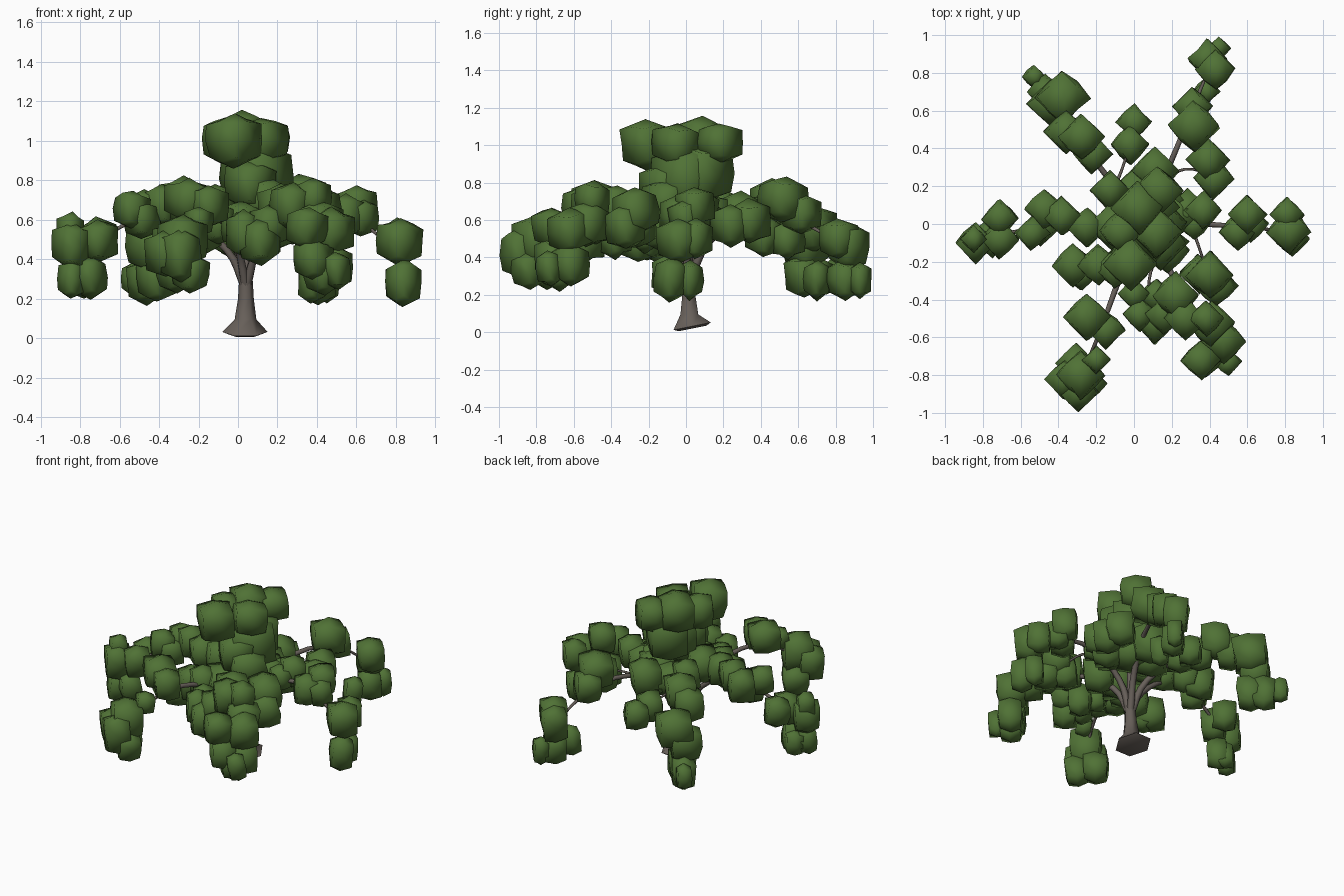
import bpy, bmesh, math, random
from mathutils import Vector, Matrix
random.seed(4)


def material(name, rgb):
    m = bpy.data.materials.new(name)
    m.diffuse_color = (*rgb, 1)
    return m


LEAF = material("leaf green", (0.080, 0.168, 0.036))
BARK = material("bark grey brown", (0.135, 0.115, 0.10))


def finish(bm, name, mat):
    me = bpy.data.meshes.new(name)
    bmesh.ops.recalc_face_normals(bm, faces=bm.faces)
    bm.to_mesh(me)
    bm.free()
    me.materials.append(mat)
    ob = bpy.data.objects.new(name, me)
    bpy.context.collection.objects.link(ob)
    for p in me.polygons:
        p.use_smooth = True
    return ob


def add_clump(bm, x, y, z, r, h=None):
    """Block of foliage with a diamond plan and low pyramid caps."""
    r *= 1.05
    h = h or r * 1.05
    part = bmesh.new()
    bmesh.ops.create_cube(part, size=2)
    bmesh.ops.subdivide_edges(part, edges=part.edges[:], cuts=1, use_grid_fill=True)
    for v in part.verts:
        u, w, t = v.co
        # lower the top and bottom towards the corners
        drop = (1.0, 0.74, 0.6)[round(abs(u) + abs(w))]
        shrink = 0.92 if t < -0.5 else 0.96 if t > 0.5 else 1.0
        if abs(t) < 0.5 and abs(u) + abs(w) < 1.5:
            shrink = 1.06
        v.co = ((u - w) / 2 * shrink, (u + w) / 2 * shrink, t * drop)
        v.co += Vector([random.uniform(-0.06, 0.06) for _ in range(3)])
    turn = Matrix.Rotation(random.uniform(-0.1, 0.1), 4, 'X') @ \
        Matrix.Rotation(random.uniform(-0.1, 0.1), 4, 'Y')
    part.transform(Matrix.Translation((x, y, z)) @ turn @ Matrix.Diagonal((r, r, h, 1)))
    tmp = bpy.data.meshes.new("tmp")
    part.to_mesh(tmp)
    part.free()
    bm.from_mesh(tmp)
    bpy.data.meshes.remove(tmp)


def foliage(name, clumps):
    bm = bmesh.new()
    for c in clumps:
        add_clump(bm, *c)
    finish(bm, name, LEAF)


def branch(name, pts, r0, r1):
    cu = bpy.data.curves.new(name, 'CURVE')
    cu.dimensions = '3D'
    cu.bevel_depth = 1.0
    cu.bevel_resolution = 1
    cu.resolution_u = 4
    cu.use_fill_caps = True
    sp = cu.splines.new('BEZIER')
    sp.bezier_points.add(len(pts) - 1)
    for i, (bp, p) in enumerate(zip(sp.bezier_points, pts)):
        bp.co = p
        bp.handle_left_type = bp.handle_right_type = 'AUTO'
        bp.radius = r0 + (r1 - r0) * i / (len(pts) - 1)
    ob = bpy.data.objects.new(name, cu)
    bpy.context.collection.objects.link(ob)
    cu.materials.append(BARK)
    bpy.ops.object.select_all(action='DESELECT')
    ob.select_set(True)
    bpy.context.view_layer.objects.active = ob
    bpy.ops.object.convert(target='MESH')


# flared trunk with a slanted foot
bm = bmesh.new()
rings = []
for cx, cy, z, r in [(0.035, 0.035, 0.02, 0.085), (0.035, 0.033, 0.032, 0.115),
                     (0.038, 0.018, 0.095, 0.055), (0.04, 0.015, 0.2, 0.04),
                     (0.04, 0.01, 0.29, 0.035)]:
    ring = []
    for i in range(6):
        a = math.tau * i / 6
        slant = 0.2 * r * math.sin(a) if z < 0.05 else 0
        ring.append(bm.verts.new((cx + r * math.cos(a), cy + r * math.sin(a), z + slant)))
    rings.append(ring)
for a, b in zip(rings, rings[1:]):
    for i in range(6):
        bm.faces.new((a[i], a[(i + 1) % 6], b[(i + 1) % 6], b[i]))
bm.faces.new(rings[0])
bm.faces.new(rings[-1])
bpy.context.view_layer.objects.active = finish(bm, "trunk", BARK)
bpy.context.object.select_set(True)
bpy.ops.object.shade_smooth_by_angle(angle=math.radians(62))

# arching limbs and their thinner side shoots
FORK = (0.04, 0.01, 0.25)
limbs = {
    "west": [(-0.06, 0.0, 0.45), (-0.35, 0.0, 0.63), (-0.62, -0.04, 0.55), (-0.78, -0.06, 0.42)],
    "east": [(0.12, 0.0, 0.48), (0.35, 0.0, 0.62), (0.62, -0.02, 0.58), (0.82, -0.04, 0.42)],
    "north_west": [(-0.02, 0.1, 0.48), (-0.18, 0.3, 0.62), (-0.36, 0.56, 0.58), (-0.46, 0.7, 0.4)],
    "north_east": [(0.1, 0.12, 0.48), (0.2, 0.34, 0.63), (0.33, 0.66, 0.57), (0.41, 0.85, 0.42)],
    "south_west": [(0.0, -0.08, 0.45), (-0.1, -0.35, 0.6), (-0.2, -0.62, 0.58), (-0.29, -0.82, 0.42)],
    "south_east": [(0.1, -0.08, 0.46), (0.22, -0.3, 0.6), (0.38, -0.55, 0.56), (0.44, -0.66, 0.38)],
    "crown": [(0.05, 0.02, 0.5), (0.09, 0.05, 0.75), (0.05, 0.03, 0.98)],
}
for name, pts in limbs.items():
    branch(name + "_limb", [FORK] + pts, 0.024, 0.006)
shoots = [((-0.1, 0.2, 0.58), (-0.06, 0.3, 0.56), (0, 0.5, 0.48)),
          ((0.17, 0.24, 0.58), (0.27, 0.29, 0.62), (0.41, 0.26, 0.57)),
          ((0.3, 0.0, 0.61), (0.35, -0.14, 0.62), (0.4, -0.3, 0.54)),
          ((-0.03, -0.15, 0.5), (-0.15, -0.2, 0.55), (-0.31, -0.22, 0.5)),
          ((0.13, -0.14, 0.5), (0.08, -0.3, 0.55), (0.1, -0.5, 0.48))]
for s in shoots:
    branch("side_shoot", s, 0.010, 0.005)

# foliage clumps along each limb: x, y, z, radius, optional half height
foliage("west_foliage", [
    (-0.84, -0.10, 0.47, 0.105, 0.12), (-0.85, -0.08, 0.55, 0.07, 0.09), (-0.71, 0.03, 0.51, 0.095),
    (-0.71, -0.08, 0.49, 0.10), (-0.84, -0.11, 0.30, 0.07, 0.10), (-0.75, -0.09, 0.31, 0.085, 0.11),
    (-0.78, -0.05, 0.29, 0.07, 0.09), (-0.47, 0.08, 0.64, 0.105), (-0.49, -0.02, 0.60, 0.09),
    (-0.54, -0.05, 0.65, 0.09), (-0.38, 0.04, 0.67, 0.10), (-0.25, -0.02, 0.66, 0.10)])
foliage("east_foliage", [
    (0.82, -0.04, 0.49, 0.115, 0.12), (0.81, 0.05, 0.50, 0.09, 0.11), (0.84, -0.08, 0.28, 0.09, 0.12),
    (0.82, 0.02, 0.28, 0.07, 0.11), (0.60, 0.05, 0.67, 0.10, 0.11), (0.55, -0.04, 0.62, 0.10),
    (0.62, 0.0, 0.61, 0.09), (0.36, 0.07, 0.65, 0.10), (0.28, 0.07, 0.60, 0.11), (0.32, 0.0, 0.63, 0.08)])
foliage("north_west_foliage", [
    (-0.53, 0.78, 0.30, 0.06, 0.09), (-0.38, 0.67, 0.55, 0.14, 0.13), (-0.44, 0.64, 0.46, 0.12, 0.13),
    (-0.47, 0.70, 0.29, 0.09, 0.12), (-0.41, 0.63, 0.30, 0.10, 0.12), (-0.36, 0.49, 0.64, 0.11),
    (-0.28, 0.46, 0.70, 0.12, 0.12), (-0.22, 0.37, 0.62, 0.10), (-0.13, 0.18, 0.66, 0.10)])
foliage("north_east_foliage", [
    (0.45, 0.93, 0.28, 0.06, 0.10), (0.39, 0.87, 0.46, 0.10, 0.13), (0.43, 0.82, 0.50, 0.105, 0.11),
    (0.40, 0.85, 0.28, 0.09, 0.11), (0.38, 0.70, 0.28, 0.07, 0.11), (0.31, 0.62, 0.63, 0.10),
    (0.32, 0.52, 0.71, 0.13, 0.12), (0.39, 0.34, 0.59, 0.11), (0.42, 0.24, 0.57, 0.105)])
foliage("north_foliage", [
    (0.0, 0.54, 0.49, 0.09), (-0.02, 0.42, 0.51, 0.10), (0.11, 0.28, 0.62, 0.12)])
foliage("south_west_foliage", [
    (-0.28, -0.80, 0.49, 0.125), (-0.37, -0.82, 0.43, 0.10, 0.12), (-0.29, -0.89, 0.42, 0.10, 0.14),
    (-0.24, -0.84, 0.33, 0.09, 0.10), (-0.31, -0.74, 0.33, 0.10, 0.10), (-0.25, -0.49, 0.70, 0.12, 0.11),
    (-0.15, -0.56, 0.67, 0.10, 0.11), (-0.20, -0.72, 0.59, 0.07), (-0.32, -0.22, 0.49, 0.11, 0.11),
    (-0.19, -0.22, 0.54, 0.105, 0.12), (-0.28, -0.26, 0.47, 0.09), (-0.10, -0.24, 0.58, 0.10)])
foliage("south_east_foliage", [
    (0.47, -0.62, 0.54, 0.12, 0.12), (0.35, -0.72, 0.56, 0.10, 0.11), (0.41, -0.53, 0.58, 0.12, 0.12),
    (0.50, -0.73, 0.34, 0.07, 0.10), (0.38, -0.71, 0.40, 0.10, 0.11), (0.43, -0.68, 0.32, 0.09, 0.10),
    (0.48, -0.62, 0.36, 0.10, 0.12), (0.27, -0.50, 0.67, 0.11), (0.38, -0.50, 0.71, 0.09),
    (0.22, -0.38, 0.66, 0.12), (0.40, -0.27, 0.65, 0.12), (0.44, -0.33, 0.56, 0.105, 0.12),
    (0.34, -0.26, 0.56, 0.10)])
foliage("south_foliage", [
    (0.11, -0.53, 0.49, 0.10, 0.12), (0.03, -0.48, 0.53, 0.09, 0.12), (0.16, -0.48, 0.57, 0.10),
    (0.12, -0.38, 0.50, 0.09, 0.11), (0.0, -0.37, 0.55, 0.08)])
foliage("crown_foliage", [
    (-0.02, -0.21, 1.00, 0.135, 0.14), (0.02, 0.08, 1.02, 0.135, 0.13), (0.13, 0.18, 1.01, 0.125, 0.11),
    (-0.07, -0.04, 1.00, 0.11, 0.12), (0.12, -0.05, 1.0, 0.13, 0.12), (0.08, 0.09, 0.85, 0.16, 0.16),
    (0.10, 0.01, 0.82, 0.18, 0.18), (0.06, -0.11, 0.78, 0.13, 0.13), (0.14, -0.10, 0.70, 0.14, 0.12)])
foliage("inner_foliage", [
    (-0.12, -0.01, 0.66, 0.12, 0.12), (0.01, -0.16, 0.58, 0.14, 0.12), (0.14, 0.12, 0.62, 0.14, 0.12),
    (0.0, 0.16, 0.60, 0.13, 0.11), (0.17, -0.14, 0.56, 0.12, 0.12), (0.22, 0.04, 0.62, 0.11, 0.12)])
